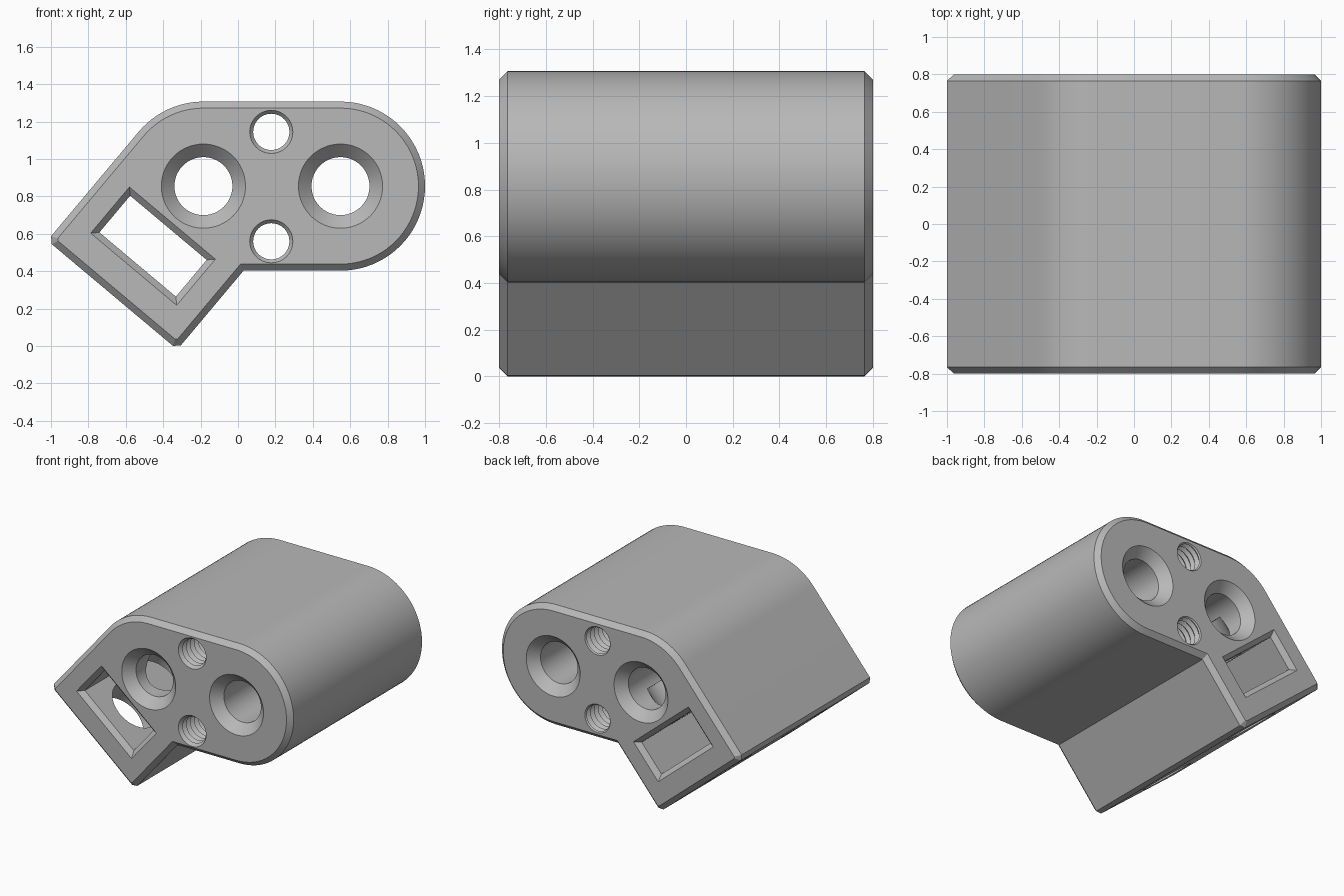
import bpy, bmesh
from math import cos, sin, radians, pi
from mathutils import Vector

old = bpy.data.objects.get("Cube")
if old:
    bpy.data.objects.remove(old, do_unlink=True)

grey = bpy.data.materials.new("mid grey")
grey.use_nodes = True
colour = (0.48, 0.48, 0.48, 1)
grey.diffuse_color = colour
grey.node_tree.nodes["Principled BSDF"].inputs["Base Color"].default_value = colour

# Main dimensions, profile drawn in the XZ plane and run along Y
HALF, BEVEL, R = 0.8, 0.035, 0.452
RIGHT, LEFT = Vector((0.548, 0, 0.855)), Vector((-0.185, 0, 0.855))
TILT = radians(40)
U = Vector((cos(TILT), 0, -sin(TILT)))   # along the tilted foot
V = Vector((sin(TILT), 0, cos(TILT)))    # across the tilted foot
X, Y, Z = Vector((1, 0, 0)), Vector((0, 1, 0)), Vector((0, 0, 1))


def loft(name, loops):
    """Closed solid skinned through equal-length loops of points."""
    bm = bmesh.new()
    rings = [[bm.verts.new(p) for p in loop] for loop in loops]
    for a, b in zip(rings, rings[1:]):
        for i in range(len(a)):
            bm.faces.new((a[i - 1], a[i], b[i], b[i - 1]))
    bm.faces.new(rings[0])
    bm.faces.new(rings[-1])
    bmesh.ops.recalc_face_normals(bm, faces=bm.faces)
    mesh = bpy.data.meshes.new(name)
    bm.to_mesh(mesh)
    bm.free()
    mesh.materials.append(grey)
    obj = bpy.data.objects.new(name, mesh)
    bpy.context.collection.objects.link(obj)
    return obj


def ring(centre, radius, a, b, count):
    return [centre + radius * (a * cos(2 * pi * i / count) + b * sin(2 * pi * i / count))
            for i in range(count)]


def arc(centre, start, end, steps):
    angles = [radians(start + (end - start) * i / steps) for i in range(steps + 1)]
    return [centre + R * (X * cos(t) + Z * sin(t)) for t in angles]


def inset(loop, dist):
    """Mitred inward offset of a counter-clockwise XZ loop."""
    result = []
    for i, p in enumerate(loop):
        d0 = (p - loop[i - 1]).normalized()
        d1 = (loop[(i + 1) % len(loop)] - p).normalized()
        n0, n1 = Vector((-d0.z, 0, d0.x)), Vector((-d1.z, 0, d1.x))
        result.append(p + (n0 + n1) * dist / (1 + n0.dot(n1)))
    return result


def at_y(loop, y):
    return [p + Y * y for p in loop]


def cut(body, cutter):
    mod = body.modifiers.new(cutter.name, "BOOLEAN")
    mod.operation, mod.solver, mod.object = "DIFFERENCE", "EXACT", cutter
    bpy.context.view_layer.objects.active = body
    bpy.ops.object.modifier_apply(modifier=mod.name)
    bpy.data.objects.remove(cutter, do_unlink=True)


# Body: rounded block with a tilted square foot, ends chamfered
outer = LEFT - U * R - V * 0.759
lower = outer + U * 0.907
elbow = lower + V * ((RIGHT.z - R - lower.z) / V.z)
c = 0.03
outline = arc(RIGHT, -90, 90, 40) + arc(LEFT, 90, 140, 12)
outline += [outer + V * c, outer + U * c, lower - U * c, lower + V * c, elbow]
small = inset(outline, BEVEL)
body = loft("clamp_body", [at_y(small, -HALF), at_y(outline, BEVEL - HALF),
                           at_y(outline, HALF - BEVEL), at_y(small, HALF)])

# Two countersunk bores
BORE, SINK, OVER = 0.155, 0.07, 0.02
for centre in (LEFT, RIGHT):
    stations = [(-HALF - OVER, BORE + SINK + OVER), (SINK - HALF, BORE),
                (HALF - SINK, BORE), (HALF + OVER, BORE + SINK + OVER)]
    cut(body, loft("bore_cutter", [ring(centre + Y * y, r, X, Z, 64) for y, r in stations]))

# Chamfered rectangular slot through the foot
middle = LEFT - V * 0.419
flare = 0.033
loops = []
for y, grow in ((-HALF - OVER, flare + OVER), (flare - HALF, 0),
                (HALF - flare, 0), (HALF + OVER, flare + OVER)):
    du, dv = U * (0.267 + grow), V * (0.128 + grow)
    loops.append(at_y([middle - du - dv, middle + du - dv,
                       middle + du + dv, middle - du + dv], y))
cut(body, loft("slot_cutter", loops))

# Cross holes from the underside of the foot, through the slot, to the left bore
for y in (-0.45, 0.45):
    start = LEFT - V * 0.85 + Y * y
    end = LEFT + Y * y
    cut(body, loft("cross_hole_cutter", [ring(p, 0.19, U, Y, 48) for p in (start, end)]))

# Two threaded holes between the bores
PITCH = 0.046
for z in (0.56, 1.145):
    centre = Vector((0.178, 0, z))
    loops = [ring(centre + Y * (-0.82 + i * PITCH / 2), 0.118 if i % 2 else 0.097, X, Z, 32)
             for i in range(73)]
    cut(body, loft("thread_cutter", loops))

# Smooth curves, crisp edges
bpy.ops.object.select_all(action="DESELECT")
body.select_set(True)
bpy.context.view_layer.objects.active = body
bpy.ops.object.shade_smooth_by_angle(angle=radians(25))
